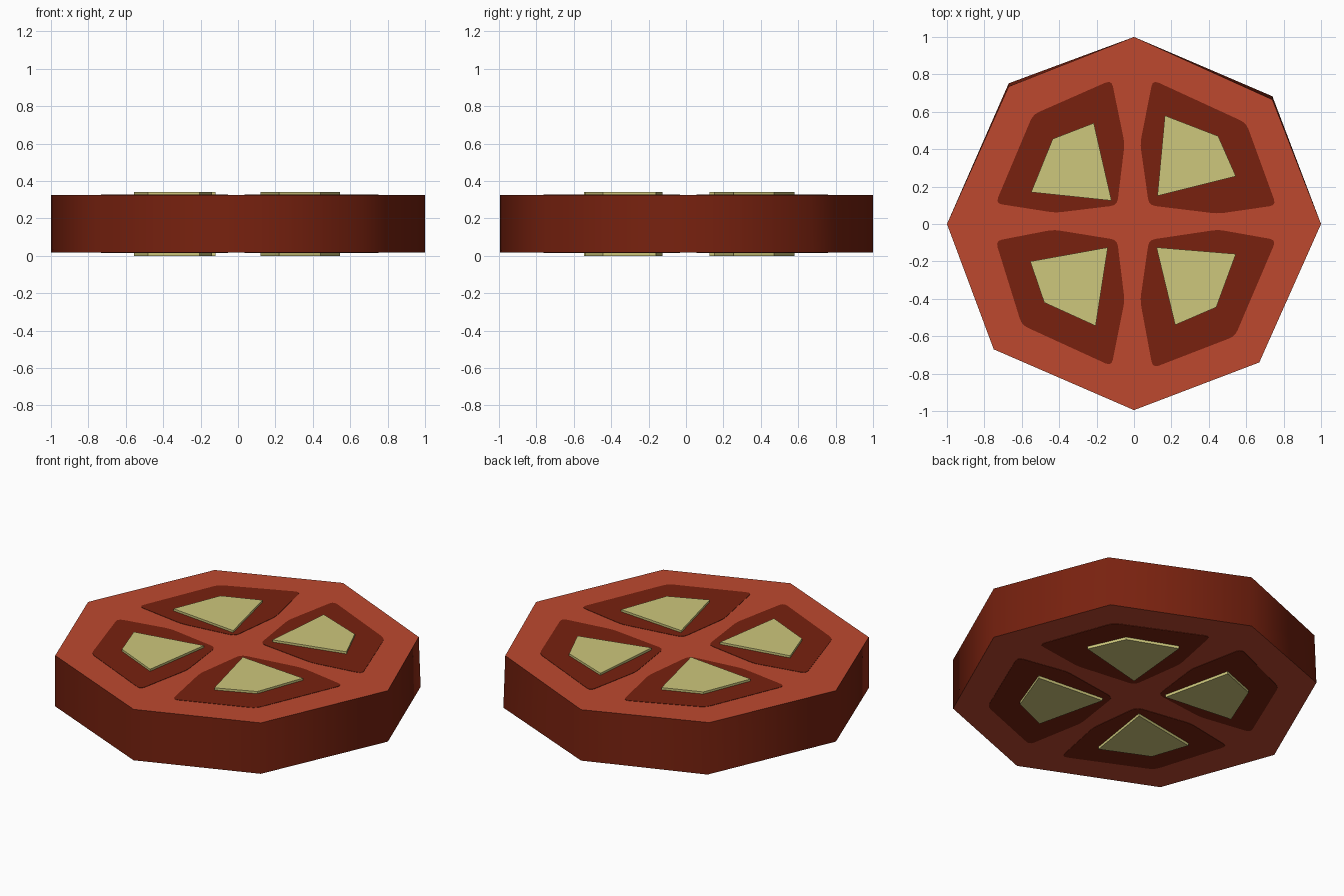
import bpy, bmesh
from mathutils import Vector

if "Cube" in bpy.data.objects:
    bpy.data.objects.remove(bpy.data.objects["Cube"])


def material(name, rgb):
    m = bpy.data.materials.new(name)
    m.diffuse_color = (*rgb, 1)
    m.use_nodes = True
    m.node_tree.nodes["Principled BSDF"].inputs["Base Color"].default_value = m.diffuse_color
    return m


FLESH = material("orange red flesh", (0.51, 0.066, 0.028))
DARK = material("dark red", (0.188, 0.0155, 0.0047))
CREAM = material("pale yellow", (0.61, 0.57, 0.2))


def prism(name, outline, z0, z1, mats, lower=None, smooth=False):
    """Closed prism; mats[0] on the caps, mats[-1] on the sides."""
    bm = bmesh.new()
    lo = [bm.verts.new((x, y, z0)) for x, y in (lower or outline)]
    hi = [bm.verts.new((x, y, z1)) for x, y in outline]
    caps = [bm.faces.new(lo), bm.faces.new(hi)]
    n = len(lo)
    for i in range(n):
        j = (i + 1) % n
        f = bm.faces.new((lo[i], lo[j], hi[j], hi[i]))
        f.material_index = len(mats) - 1
        f.smooth = smooth
    for cap in caps:
        for e in cap.edges:
            e.smooth = False
    bmesh.ops.recalc_face_normals(bm, faces=bm.faces)
    me = bpy.data.meshes.new(name)
    bm.to_mesh(me)
    bm.free()
    for m in mats:
        me.materials.append(m)
    ob = bpy.data.objects.new(name, me)
    bpy.context.collection.objects.link(ob)
    return ob


def rounded(pts, r=0.035):
    """Soften the corners of an outline."""
    out, n = [], len(pts)
    for i in range(n):
        p = Vector(pts[i])
        a = p + (Vector(pts[i - 1]) - p).normalized() * r
        b = p + (Vector(pts[(i + 1) % n]) - p).normalized() * r
        for t in (0, 0.33, 0.67, 1):
            q = a * (1 - t) ** 2 + p * 2 * t * (1 - t) + b * t * t
            out.append(q[:])
    return out


BOTTOM, TOP, HEIGHT = 0.018, 0.325, 0.34

# Octagonal slice with smooth dark skin
rim = [(1, 0), (0.74, 0.665), (0, 1), (-0.67, 0.735),
       (-1, 0), (-0.75, -0.67), (0, -0.995), (0.67, -0.74)]
rim_low = list(rim)
rim_low[1], rim_low[3] = (0.74, 0.683), (-0.67, 0.752)
prism("slice_body", rim, BOTTOM, TOP, [FLESH, DARK], rim_low, True)

# Dark pockets, one per quarter
pockets = [
    [(0.10, 0.77), (0.60, 0.54), (0.76, 0.10), (0.45, 0.055), (0.08, 0.10), (0.033, 0.43)],
    [(-0.12, 0.77), (-0.54, 0.585), (-0.74, 0.11), (-0.42, 0.06), (-0.09, 0.10), (-0.05, 0.43)],
    [(-0.12, -0.76), (-0.60, -0.54), (-0.74, -0.09), (-0.43, -0.03), (-0.09, -0.085), (-0.05, -0.41)],
    [(0.10, -0.77), (0.54, -0.60), (0.76, -0.085), (0.45, -0.03), (0.08, -0.085), (0.033, -0.41)],
]
# Pale seed plates, one per quarter
seeds = [
    [(0.165, 0.58), (0.45, 0.47), (0.545, 0.255), (0.125, 0.15)],
    [(-0.215, 0.54), (-0.435, 0.455), (-0.55, 0.17), (-0.12, 0.125)],
    [(-0.205, -0.545), (-0.48, -0.42), (-0.555, -0.20), (-0.14, -0.125)],
    [(0.22, -0.54), (0.44, -0.445), (0.545, -0.16), (0.12, -0.125)],
]
for i, (pocket, seed) in enumerate(zip(pockets, seeds), 1):
    shape = rounded(pocket)
    prism(f"pocket_top_{i}", shape, TOP - 0.003, TOP + 0.002, [DARK])
    prism(f"pocket_bottom_{i}", shape, BOTTOM - 0.002, BOTTOM + 0.003, [DARK])
    prism(f"seed_top_{i}", seed, TOP - 0.003, HEIGHT, [CREAM])
    prism(f"seed_bottom_{i}", seed, 0, BOTTOM + 0.003, [CREAM])
